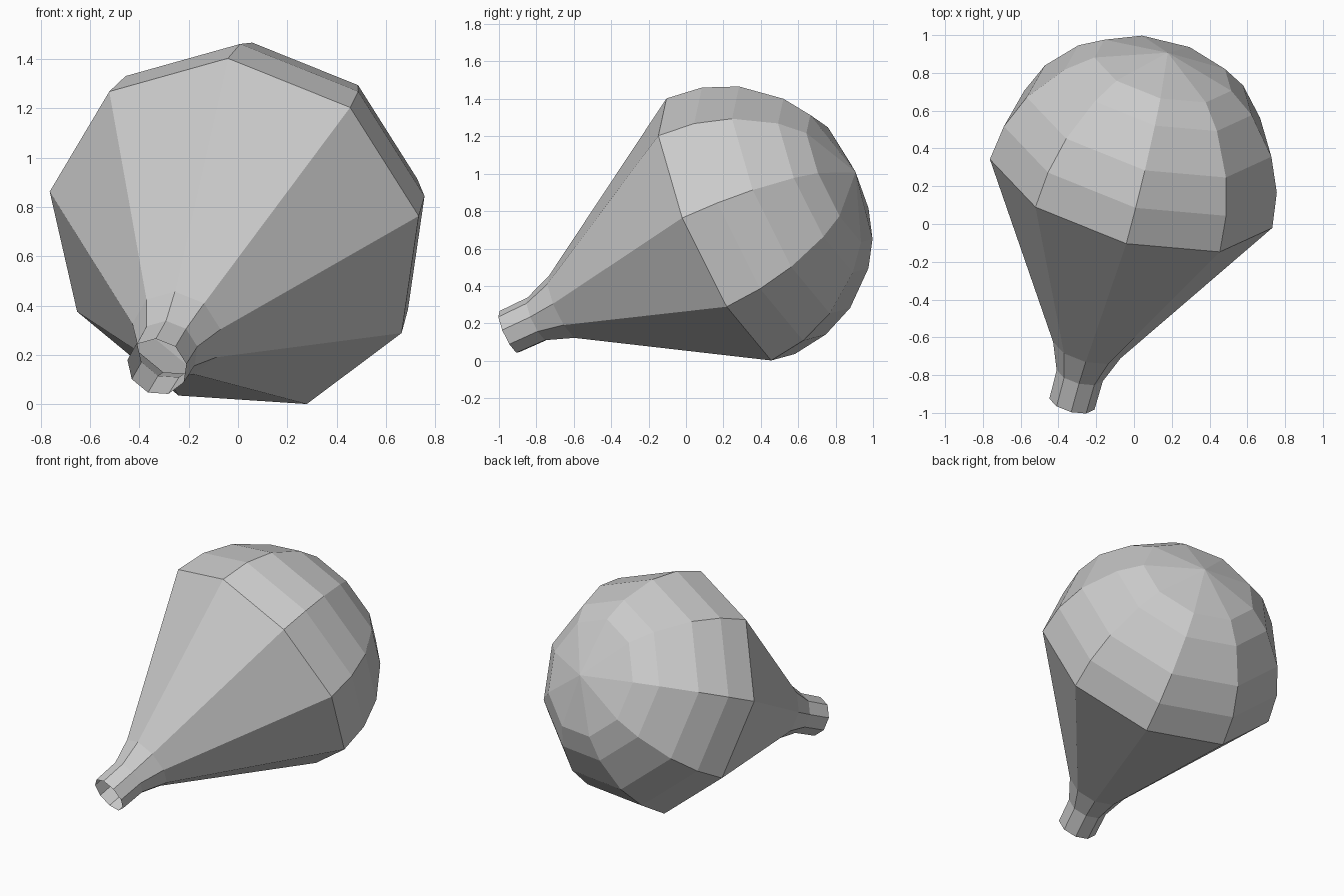
import bpy, bmesh, math
from mathutils import Vector

if "Cube" in bpy.data.objects:
    bpy.data.objects.remove(bpy.data.objects["Cube"])

SIDES = 9
R = 0.783
center = Vector((-0.01, 0.217, 0.689))            # middle of the widest ring
axis = Vector((0.241, 0.881, 0.407)).normalized()
u = Vector((-0.03, -0.317, 0.711))                # direction of the top corner
u = (u - axis * u.dot(axis)).normalized()
v = axis.cross(u)

# Profile as (distance along axis, radius): open neck, cone, then round dome
profile = [(-1.319, 0.125), (-1.147, 0.128), (-0.989, 0.187)]
for deg in (0, 15, 30, 48.5, 61):
    a = math.radians(deg)
    profile.append((R * math.sin(a), R * math.cos(a)))

# Lathe the profile around the tilted axis
bm = bmesh.new()
rings = []
for t, r in profile:
    ring = []
    for i in range(SIDES):
        a = 2 * math.pi * i / SIDES
        ring.append(bm.verts.new(center + axis * t + (u * math.cos(a) + v * math.sin(a)) * r))
    rings.append(ring)
for lo, hi in zip(rings, rings[1:]):
    for i in range(SIDES):
        j = (i + 1) % SIDES
        bm.faces.new((lo[i], lo[j], hi[j], hi[i]))

# Pointed fan closing the dome
tip = bm.verts.new(center + axis * R)
for i in range(SIDES):
    bm.faces.new((rings[-1][i], rings[-1][(i + 1) % SIDES], tip))
bmesh.ops.recalc_face_normals(bm, faces=bm.faces)

mesh = bpy.data.meshes.new("bulb_shell")
bm.to_mesh(mesh)
bm.free()
bpy.context.collection.objects.link(bpy.data.objects.new("bulb_shell", mesh))
